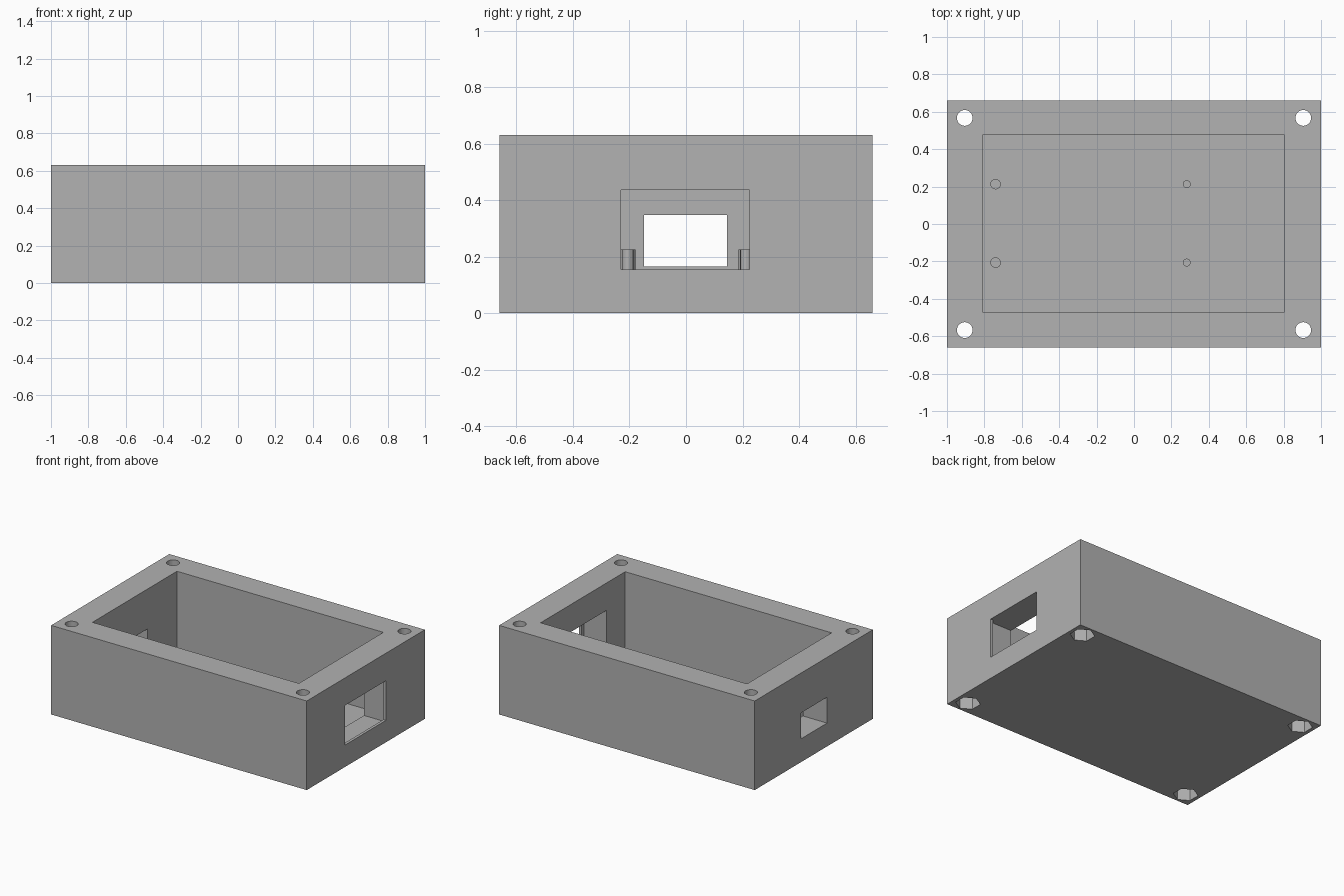
import bpy
import math

cube = bpy.data.objects.get("Cube")
if cube:
    bpy.data.objects.remove(cube, do_unlink=True)

# Single grey plastic
grey = bpy.data.materials.new("grey plastic")
grey.use_nodes = True
colour = (0.445, 0.445, 0.445, 1)
grey.diffuse_color = colour
grey.node_tree.nodes["Principled BSDF"].inputs["Base Color"].default_value = colour


def finish(name):
    obj = bpy.context.object
    obj.name = name
    bpy.ops.object.transform_apply(location=True, rotation=True, scale=True)
    obj.data.materials.append(grey)
    return obj


def block(name, x, y, z):
    """Box given by its (low, high) range on each axis."""
    bpy.ops.mesh.primitive_cube_add(size=1, location=[sum(r) / 2 for r in (x, y, z)])
    bpy.context.object.scale = [r[1] - r[0] for r in (x, y, z)]
    return finish(name)


def prism(name, x, y, z, radius, sides, turn=0):
    """Upright prism from z[0] to z[1]."""
    bpy.ops.mesh.primitive_cylinder_add(vertices=sides, radius=radius, depth=z[1] - z[0],
                                        location=(x, y, sum(z) / 2), rotation=(0, 0, turn))
    return finish(name)


def cut(target, cutter):
    cutter.hide_render = True
    mod = target.modifiers.new("cut", 'BOOLEAN')
    mod.operation = 'DIFFERENCE'
    mod.solver = 'EXACT'
    mod.object = cutter
    bpy.context.view_layer.objects.active = target
    bpy.ops.object.modifier_apply(modifier=mod.name)
    bpy.data.objects.remove(cutter, do_unlink=True)


HEIGHT = 0.63
FLOOR = 0.05

# Enclosure with an open cavity
case = block("enclosure", (-1, 1), (-0.66, 0.66), (0, HEIGHT))
cut(case, block("cavity", (-0.81, 0.805), (-0.47, 0.475), (FLOOR, 1)))

# Plug opening with a thin outer lip and a wider pocket behind it
cut(case, block("plug_opening", (0.7, 1.1), (-0.23, 0.225), (0.155, 0.435)))
cut(case, block("plug_pocket", (0.7, 0.98), (-0.26, 0.258), (0.125, 0.436)))

# Smaller opening in the opposite wall
cut(case, block("cable_opening", (-1.1, -0.7), (-0.148, 0.145), (0.165, 0.348)))

# Corner screw holes with hexagonal nut pockets underneath
for sx in (-1, 1):
    for sy in (-1, 1):
        x, y = sx * 0.905, sy * 0.567
        cut(case, prism("screw_hole", x, y, (-0.1, 0.8), 0.042, 32))
        cut(case, prism("nut_pocket", x, y, (-0.1, 0.12), 0.08, 6))

# Mounting pegs, thicker pair on the right-hand end
for label, x, radius in (("thick", -0.74, 0.028), ("thin", 0.282, 0.021)):
    for side, y in (("front", -0.206), ("back", 0.213)):
        prism(f"{label}_peg_{side}", x, y, (FLOOR - 0.01, 0.225), radius, 16)
